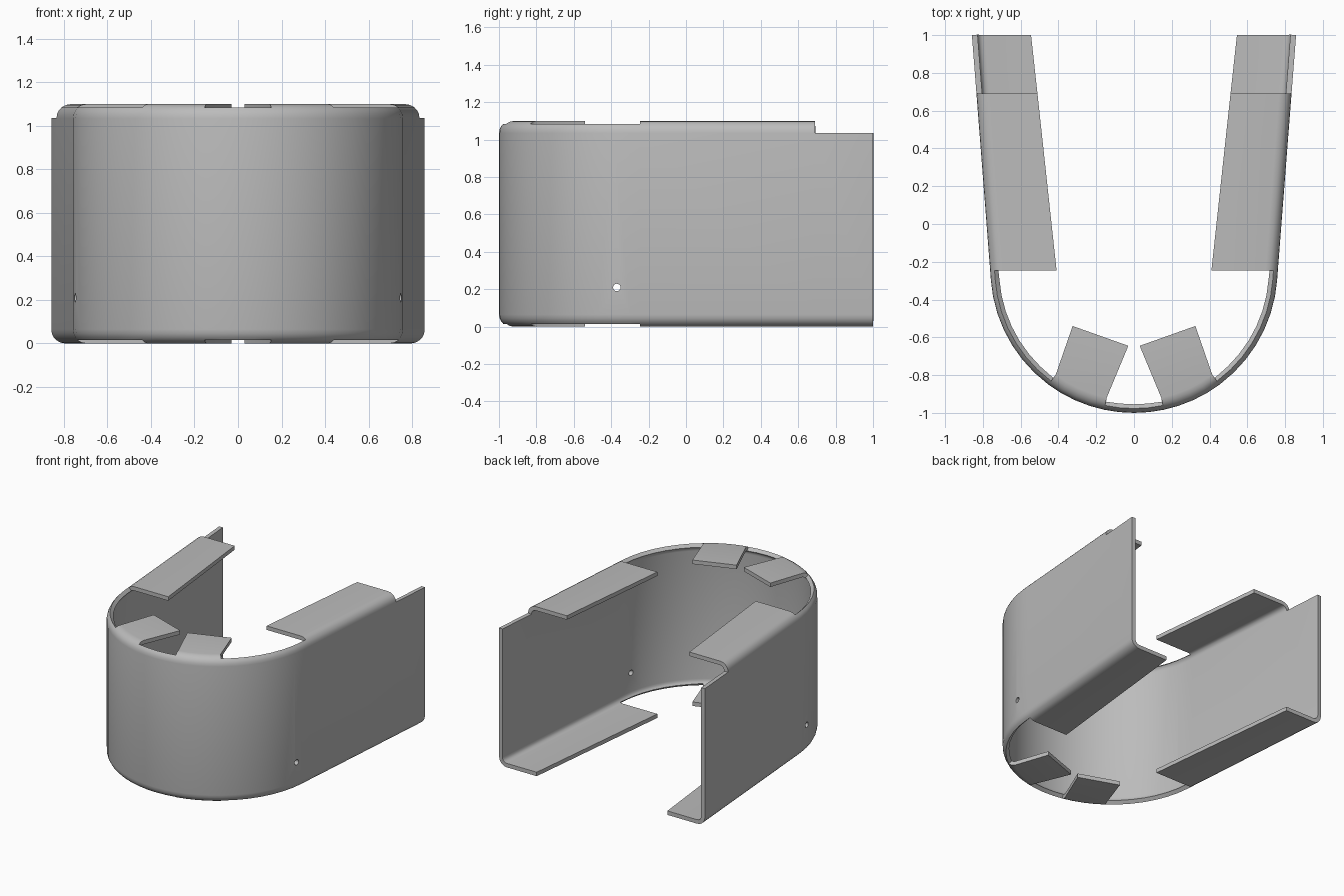
import bpy, bmesh, math
from mathutils import Vector

cube = bpy.data.objects.get("Cube")
if cube:
    bpy.data.objects.remove(cube, do_unlink=True)

HEIGHT, BEND, THICK = 1.10, 0.065, 0.03
RADIUS, CENTRE_Y = 0.76, -0.24
LIP = 50                                  # how far the plain rim curls in, degrees
ANGLES = [0, 18, 34, LIP, 70, 90]         # bend steps

grey = bpy.data.materials.new("grey metal")
grey.use_nodes = True
grey.diffuse_color = (0.5, 0.5, 0.5, 1)
grey.node_tree.nodes["Principled BSDF"].inputs["Base Color"].default_value = (0.5, 0.5, 0.5, 1)


def side_station(y, flange_x):
    """Outer point, inward direction and flange edge on the straight side."""
    return Vector((0.762 + 0.0775 * (y - CENTRE_Y), y)), Vector((-1, 0)), Vector((flange_x, y))


def arc_station(deg):
    """The same on the round nose, with the tab edge between two corners."""
    a = math.radians(deg)
    out = Vector((math.cos(a), -math.sin(a)))
    t = (deg - TAB[0]) / (TAB[1] - TAB[0])
    return Vector((0, CENTRE_Y)) + out * RADIUS, -out, Vector((0.325, -0.54)).lerp(Vector((0.03, -0.645)), t)


def column(bm, station):
    """Vertices from the lower flange edge, up the wall, to the upper flange edge."""
    p, inward, edge = station
    half = []
    for a in map(math.radians, ANGLES):
        half.append((p + inward * BEND * (1 - math.cos(a)), BEND * (1 - math.sin(a))))
    half.append((edge, 0))
    low = [bm.verts.new((q.x, q.y, z)) for q, z in reversed(half)]
    high = [bm.verts.new((q.x, q.y, HEIGHT - z)) for q, z in half]
    return low + high


# Stations from the open back to the middle of the nose
TAB = (53.4, 78)
stations = [side_station(1.0, 0.545), side_station(0.69, 0.511), side_station(-0.245, 0.41)]
kinds = ["back", "side"]
arc = [4.4, 11, 18, 25, 32, 39, 46, TAB[0], 59.5, 65.7, 72, TAB[1], 84, 90]
for deg in arc:
    stations.append(arc_station(deg))
    kinds.append("tab" if TAB[0] < deg <= TAB[1] else "lip")

# Sheet: full flanges on sides and tabs, short curled lip elsewhere
bm = bmesh.new()
cols = [column(bm, s) for s in stations]
n = len(ANGLES)
lip_steps = ANGLES.index(LIP)
for c0, c1, kind in zip(cols, cols[1:], kinds):
    low = lip_steps if kind == "lip" else n
    high = {"back": 0, "lip": lip_steps}.get(kind, n)
    for k in range(n - low, n + 1 + high):
        bm.faces.new((c0[k], c0[k + 1], c1[k + 1], c1[k]))
bmesh.ops.delete(bm, geom=[v for v in bm.verts if not v.link_faces], context="VERTS")
bmesh.ops.recalc_face_normals(bm, faces=bm.faces)
wall = max(bm.faces, key=lambda f: f.calc_area())
if wall.normal.x < 0:
    bmesh.ops.reverse_faces(bm, faces=bm.faces)
mesh = bpy.data.meshes.new("bent_shell")
bm.to_mesh(mesh)
bm.free()
mesh.materials.append(grey)
shell = bpy.data.objects.new("bent_shell", mesh)
bpy.context.collection.objects.link(shell)

# Pin hole cutter through both sides
bpy.ops.mesh.primitive_cylinder_add(vertices=16, radius=0.02, depth=2,
                                    location=(0, -0.37, 0.21), rotation=(0, math.pi / 2, 0))
cutter = bpy.context.object
cutter.name = "pin_hole_cutter"
cutter.hide_render = True

mirror = shell.modifiers.new("mirror", "MIRROR")
mirror.use_clip = True
solid = shell.modifiers.new("thickness", "SOLIDIFY")
solid.thickness = THICK
solid.offset = -1
solid.use_even_offset = True
hole = shell.modifiers.new("pin_holes", "BOOLEAN")
hole.operation = "DIFFERENCE"
hole.solver = "EXACT"
hole.object = cutter

bpy.ops.object.select_all(action="DESELECT")
shell.select_set(True)
bpy.context.view_layer.objects.active = shell
for m in [m.name for m in shell.modifiers]:
    bpy.ops.object.modifier_apply(modifier=m)
bpy.data.objects.remove(cutter, do_unlink=True)
bpy.ops.object.shade_smooth_by_angle(angle=math.radians(35))
